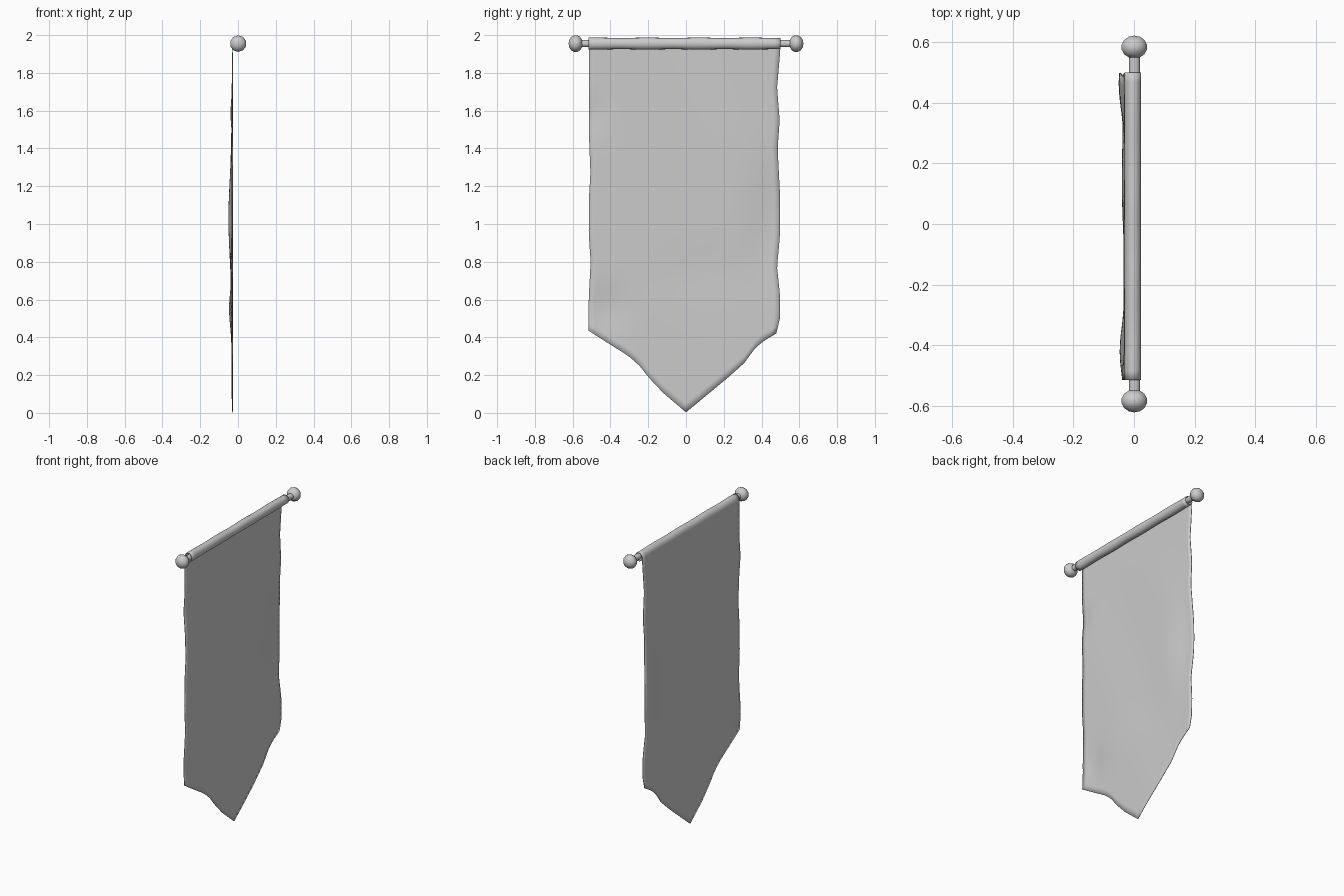
import bpy, bmesh, math

if "Cube" in bpy.data.objects:
    bpy.data.objects.remove(bpy.data.objects["Cube"])

ROD_Z = 1.955


def finish(name, bm, angle=60):
    bmesh.ops.recalc_face_normals(bm, faces=bm.faces)
    me = bpy.data.meshes.new(name)
    bm.to_mesh(me)
    bm.free()
    ob = bpy.data.objects.new(name, me)
    bpy.context.collection.objects.link(ob)
    bpy.ops.object.select_all(action='DESELECT')
    ob.select_set(True)
    bpy.context.view_layer.objects.active = ob
    bpy.ops.object.shade_smooth_by_angle(angle=math.radians(angle))
    return ob


def interp(pts, t):
    """Piecewise linear lookup in a list of (t, value) pairs."""
    if t <= pts[0][0]:
        return pts[0][1]
    for (a, va), (b, vb) in zip(pts, pts[1:]):
        if t <= b:
            return va + (vb - va) * (t - a) / (b - a)
    return pts[-1][1]


def bump(y, z, cy, cz, ry, rz):
    return math.exp(-((y - cy) / ry) ** 2 - ((z - cz) / rz) ** 2)


# Horizontal rod
bpy.ops.mesh.primitive_cylinder_add(vertices=10, radius=0.019, depth=1.14,
                                    location=(0.002, 0, ROD_Z),
                                    rotation=(math.pi / 2, 0, 0))
rod = bpy.context.object
rod.name = "rod"
bpy.ops.object.shade_smooth_by_angle(angle=math.radians(60))

# Ball at each end of the rod
for side, label in ((-1, "left"), (1, "right")):
    bpy.ops.mesh.primitive_uv_sphere_add(segments=10, ring_count=7, radius=0.045,
                                         location=(0.001, side * 0.584, ROD_Z),
                                         rotation=(math.pi / 2, 0, 0))
    ball = bpy.context.object
    ball.name = "end_ball_" + label
    ball.scale = (1, 1, 0.84)
    bpy.ops.object.shade_smooth_by_angle(angle=math.radians(60))

# Cloth outline: lower edge (y, z) and worn side edges (z, y)
LOWER = [(-0.515, 0.435), (-0.39, 0.355), (-0.31, 0.305), (-0.25, 0.255),
         (-0.2, 0.19), (-0.12, 0.105), (0, 0.003), (0.22, 0.185),
         (0.31, 0.265), (0.36, 0.335), (0.41, 0.38), (0.48, 0.42)]
LEFT = [(0.43, -0.515), (0.6, -0.515), (0.8, -0.505), (0.95, -0.515),
        (1.15, -0.513), (1.27, -0.506), (1.45, -0.513), (1.7, -0.513), (1.95, -0.515)]
RIGHT = [(0.42, 0.478), (0.5, 0.497), (0.62, 0.498), (0.77, 0.482), (0.95, 0.498),
         (1.15, 0.498), (1.4, 0.485), (1.55, 0.496), (1.72, 0.482), (1.93, 0.5)]


def cloth_x(y, z):
    x = -0.030 + 0.0025 * math.sin(9 * y + 4 * z) * min(1, (1.95 - z) * 2)
    x -= 0.021 * bump(y, z, 0.46, 1.02, 0.12, 0.3)    # right edge billow
    x -= 0.013 * bump(y, z, -0.42, 0.55, 0.1, 0.12)   # lower left crease
    x -= 0.010 * bump(y, z, -0.5, 1.58, 0.06, 0.1)    # curl on left edge
    x -= 0.006 * bump(y, z, 0.1, 0.75, 0.25, 0.15)
    return x


# Cloth: hanging sheet, then a sleeve rolled around the rod
COLS, ROWS, ROLL = 34, 40, 12
bm = bmesh.new()
grid = []
for i in range(COLS + 1):
    u = i / COLS
    # the middle column is kept on the pointed tip
    y0 = -0.515 * (1 - 2 * u) if u < 0.5 else 0.48 * (2 * u - 1)
    low = interp(LOWER, y0)
    col = []
    for j in range(ROWS + 1):
        z = low + (ROD_Z - low) * j / ROWS
        edge = interp(LEFT, z) / -0.515 if u < 0.5 else interp(RIGHT, z) / 0.48
        y = y0 * (1 + (edge - 1) * abs(2 * u - 1) ** 2)
        col.append(bm.verts.new((cloth_x(y, z), y, z)))
    yt = y
    wob = 0.0015 * math.sin(23 * yt)
    for k in range(1, ROLL + 1):
        a = math.pi - math.radians(335) * k / ROLL
        col.append(bm.verts.new((0.025 * math.cos(a) - 0.003, yt,
                                 ROD_Z + (0.029 + wob) * math.sin(a))))
    grid.append(col)
for a, b in zip(grid, grid[1:]):
    for j in range(ROWS + ROLL):
        bm.faces.new((a[j], b[j], b[j + 1], a[j + 1]))
cloth = finish("cloth", bm)
thick = cloth.modifiers.new("thickness", 'SOLIDIFY')
thick.thickness = 0.004
thick.offset = 0
